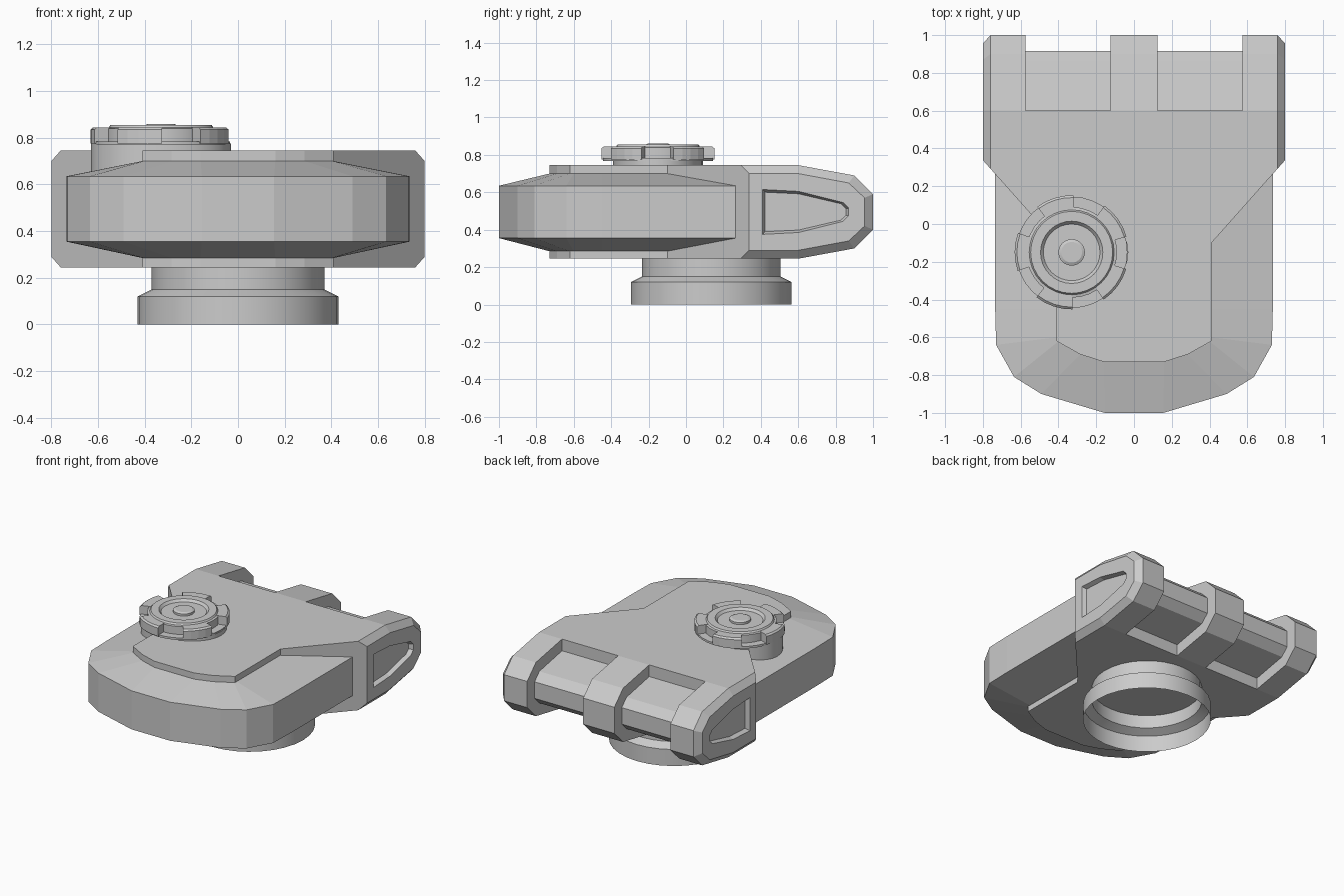
import bpy, bmesh, math

if "Cube" in bpy.data.objects:
    bpy.data.objects.remove(bpy.data.objects["Cube"])


def loft(name, rings):
    """Solid skinned through closed rings of equal point count, capped at both ends."""
    bm = bmesh.new()
    vs = [[bm.verts.new(p) for p in r] for r in rings]
    n = len(rings[0])
    for a, b in zip(vs, vs[1:]):
        for i in range(n):
            j = (i + 1) % n
            bm.faces.new((a[i], a[j], b[j], b[i]))
    bm.faces.new(vs[0])
    bm.faces.new(vs[-1])
    return finish(name, bm)


def finish(name, bm):
    bmesh.ops.recalc_face_normals(bm, faces=bm.faces)
    me = bpy.data.meshes.new(name)
    bm.to_mesh(me)
    bm.free()
    ob = bpy.data.objects.new(name, me)
    bpy.context.collection.objects.link(ob)
    return ob


def lathe(name, profile, segs, centre, sx=1.0, sy=1.0):
    """Revolve (radius, z) points around a vertical axis; radius 0 ends become poles."""
    bm = bmesh.new()
    cx, cy = centre
    vs = [bm.verts.new((cx + r, cy, z)) for r, z in profile]
    es = [bm.edges.new(p) for p in zip(vs, vs[1:])]
    bmesh.ops.spin(bm, geom=vs + es, cent=(cx, cy, 0), axis=(0, 0, 1),
                   angle=math.tau, steps=segs, use_merge=False)
    bmesh.ops.remove_doubles(bm, verts=bm.verts, dist=1e-5)
    for v in bm.verts:
        v.co.x = cx + (v.co.x - cx) * sx
        v.co.y = cy + (v.co.y - cy) * sy
    ob = finish(name, bm)
    bpy.ops.object.select_all(action='DESELECT')
    ob.select_set(True)
    bpy.context.view_layer.objects.active = ob
    bpy.ops.object.shade_smooth_by_angle(angle=math.radians(25))
    return ob


def boolean(target, cutter, op):
    m = target.modifiers.new(op.lower(), 'BOOLEAN')
    m.operation, m.object, m.solver = op, cutter, 'EXACT'
    cutter.hide_render = True
    bpy.context.view_layer.objects.active = target
    bpy.ops.object.select_all(action='DESELECT')
    target.select_set(True)
    bpy.ops.object.modifier_apply(modifier=m.name)
    bpy.data.objects.remove(cutter, do_unlink=True)


def mirrored(half):
    return half + [(-x, y) for x, y in reversed(half)]


def at_z(outline, z):
    return [(x, y, z) for x, y in outline]


def at_x(profile, x):
    return [(x, y, z) for y, z in profile]


# rounded front shell: vertical rim with shallow slopes above and below
rim = mirrored([(.735, .265), (.735, -.45), (.73, -.64), (.635, -.81), (.49, -.9), (.155, -1)])
inner = mirrored([(.41, -.1), (.41, -.45), (.41, -.6), (.405, -.625), (.285, -.69), (.16, -.73)])
loft("front_shell", [at_z(inner, .285), at_z(rim, .355), at_z(rim, .635), at_z(inner, .70)])

# central hub: chamfered side profile trimmed by the plan outline
side = [(-.9, .745), (.6, .745), (.9, .69), (1, .59), (1, .40), (.9, .30), (.6, .245), (-.9, .245)]
side_in = [(-.9, .70), (.6, .70), (.87, .65), (.955, .57), (.955, .42), (.87, .34), (.6, .29), (-.9, .29)]
hub = loft("hub_body", [at_x(side_in, -.8), at_x(side, -.76), at_x(side, .76), at_x(side_in, .8)])
plan = mirrored([(.9, 1.1), (.9, .45), (.41, -.1), (.41, -.62), (.285, -.69), (.16, -.73)])
boolean(hub, loft("plan_cutter", [at_z(plan, 0), at_z(plan, 1)]), 'INTERSECT')

# hinge notches and recessed side panels
panel = [(.41, .615), (.6, .605), (.84, .545), (.87, .515), (.87, .475), (.84, .445), (.6, .385), (.41, .375)]
panel_in = [(.63 + (y - .63) * .94, .495 + (z - .495) * .88) for y, z in panel]
for s in (-1, 1):
    box = [(s * .125, .6), (s * .575, .6), (s * .575, 1.1), (s * .125, 1.1)]
    boolean(hub, loft("notch_cutter", [at_z(box, 0), at_z(box, 1)]), 'DIFFERENCE')
    boolean(hub, loft("panel_cutter", [at_x(panel_in, s * .77), at_x(panel, s * .80),
                                       at_x(panel, s * .83)]), 'DIFFERENCE')

# hinge barrel visible inside the notches
barrel = [(.55, .66), (.6, .66), (.86, .61), (.915, .555), (.915, .435), (.86, .38), (.6, .33), (.55, .33)]
loft("hinge_barrel", [at_x(barrel, -.65), at_x(barrel, .65)])

# open collar underneath
lathe("bottom_collar", [(.43, 0), (.43, .12), (.37, .15), (.37, .25)], 32, (0, .135))

# dial: base, flange, stepped top and five lugs
C = (-.33, -.15)
lathe("dial_base", [(0, .63), (1, .63), (1, .775), (0, .775)], 32, C, .30, .24)
lathe("dial_flange", [(0, .768), (.295, .768), (.295, .783), (0, .783)], 32, C)
lathe("dial_top", [(0, .77), (.24, .77), (.24, .84), (.225, .843), (.217, .855), (.165, .855),
                   (.15, .838), (.07, .838), (.07, .853), (.055, .86), (0, .86)], 32, C)
for k in range(5):
    angs = [math.radians(-56 + 72 * k + 39 * i / 4) for i in range(5)]

    def arc(r, seq):
        return [(C[0] + r * math.cos(a), C[1] + r * math.sin(a)) for a in seq]

    back = list(reversed(angs))
    wide = arc(.302, angs) + arc(.225, back)
    top = arc(.29, angs) + arc(.225, back)
    loft("dial_lug", [at_z(wide, .775), at_z(wide, .835), at_z(top, .845)])
